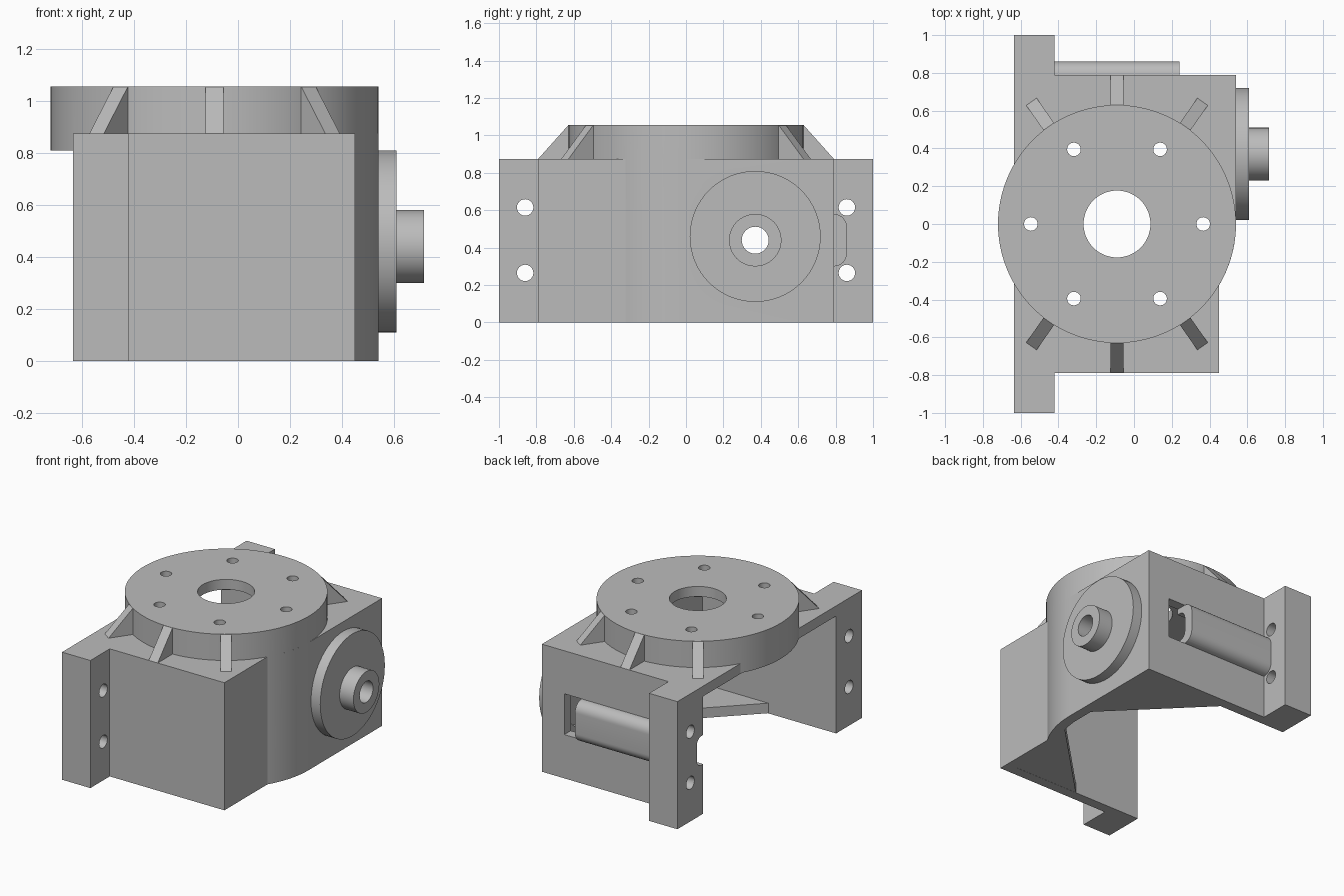
import bpy, bmesh
from math import cos, sin, pi, radians, acos
from mathutils import Matrix

cube = bpy.data.objects.get("Cube")
if cube:
    bpy.data.objects.remove(cube, do_unlink=True)

grey = bpy.data.materials.new("plain_grey")
grey.use_nodes = True
COLOUR = (0.5, 0.5, 0.5, 1)
grey.diffuse_color = COLOUR
grey.node_tree.nodes["Principled BSDF"].inputs["Base Color"].default_value = COLOUR

CX = -0.09          # turret axis
WALL = 0.07
R = 0.63            # turret radius
TOP, DECK = 1.055, 0.875
SIDE = 0.79         # half depth of the box


def arc(cx, cy, r, a0, a1, n):
    return [(cx + r * cos(a0 + (a1 - a0) * i / n), cy + r * sin(a0 + (a1 - a0) * i / n))
            for i in range(n + 1)]


def circle(cx, cy, r, n=64):
    return arc(cx, cy, r, 0, 2 * pi, n)[:-1]


def rect(a0, b0, a1, b1):
    return [(a0, b0), (a1, b0), (a1, b1), (a0, b1)]


def round_outer(y0, y1, z0, z1, r):
    """Rectangle with its two outer (+y) corners rounded."""
    return ([(y0, z0)] + arc(y1 - r, z0 + r, r, -pi / 2, 0, 10)
            + arc(y1 - r, z1 - r, r, 0, pi / 2, 10) + [(y0, z1)])


def prism(name, pts, lo, hi, axis="z"):
    """Extrude a profile: (x, y) along z, or (y, z) along x."""
    place = (lambda p, d: (p[0], p[1], d)) if axis == "z" else (lambda p, d: (d, p[0], p[1]))
    bm = bmesh.new()
    low = [bm.verts.new(place(p, lo)) for p in pts]
    high = [bm.verts.new(place(p, hi)) for p in pts]
    n = len(pts)
    bm.faces.new(low[::-1])
    bm.faces.new(high)
    for i in range(n):
        j = (i + 1) % n
        bm.faces.new((low[i], low[j], high[j], high[i]))
    bmesh.ops.recalc_face_normals(bm, faces=bm.faces)
    mesh = bpy.data.meshes.new(name)
    bm.to_mesh(mesh)
    bm.free()
    mesh.materials.append(grey)
    ob = bpy.data.objects.new(name, mesh)
    bpy.context.collection.objects.link(ob)
    return ob


def combine(target, tool, operation):
    tool.hide_render = True
    mod = target.modifiers.new("cut", "BOOLEAN")
    mod.operation = operation
    mod.solver = "EXACT"
    mod.object = tool
    bpy.context.view_layer.objects.active = target
    bpy.ops.object.modifier_apply(modifier=mod.name)
    bpy.data.objects.remove(tool, do_unlink=True)


def add(*args):
    combine(housing, prism("added", *args), "UNION")


def cut(*args):
    combine(housing, prism("cutter", *args), "DIFFERENCE")


def bulge(x, r):
    """Rounded part of the side wall, from flat x round to the turret's widest point."""
    return arc(CX, 0, r, -acos((x - CX) / r), 0, 16)


# Box with mounting flanges and one rounded corner
outline = ([(-0.635, -1), (-0.42, -1), (-0.42, -SIDE), (0.45, -SIDE)] + bulge(0.45, R)
           + [(0.54, SIDE), (-0.42, SIDE), (-0.42, 1), (-0.635, 1)])
housing = prism("housing", outline, 0, DECK)

# Turret, side boss, hub and rear channel
add(circle(CX, 0, R, 96), 0.81, TOP)
add(circle(0.37, 0.46, 0.35), 0.5, 0.61, "x")
add(circle(0.37, 0.44, 0.14), 0.5, 0.715, "x")
add(round_outer(0.75, 0.86, 0.3, 0.58, 0.07), -0.5, 0.24, "x")

# Cavity, open at the flange side and below
inner = SIDE - WALL
cut([(-1, -inner), (0.38, -inner)] + bulge(0.38, R - WALL) + [(0.47, inner), (-1, inner)],
    -0.1, 0.805)
cut(circle(CX, 0, R - WALL, 96), 0.7, TOP - WALL)
cut(circle(0.37, 0.46, 0.28), 0.4, 0.54, "x")
cut(circle(0.37, 0.44, 0.072, 32), 0.4, 0.8, "x")

# Rear channel groove and window
cut(round_outer(0.6, SIDE, 0.34, 0.54, 0.05), -0.7, 0.3, "x")
cut(rect(0.24, 0.6, 0.37, 0.83), 0.3, 0.58)

# Turret centre hole, bolt circle and flange holes
cut(circle(CX, 0, 0.177), 0.9, 1.2)
for i in range(6):
    a = i * pi / 3
    cut(circle(CX + 0.456 * cos(a), 0.456 * sin(a), 0.036, 24), 0.9, 1.2)
for y in (-0.86, 0.86):
    for z in (0.265, 0.615):
        cut(circle(y, z, 0.044, 24), -0.7, -0.35, "x")

# Triangular floor plates in the two closed corners
parts = [housing,
         prism("back_floor_plate", [(0.5, 0.1), (0.5, 0.75), (-0.15, 0.75)], 0.001, WALL),
         prism("front_floor_plate", [(-0.15, -0.75), (0.42, -0.75), (0.42, -0.33), (0.5, -0.1)],
               0.001, WALL)]

# Sloping ribs round the turret
for i, turn in enumerate((-35, 0, 35, 145, 180, 215)):
    rib = prism("turret_rib_%d" % (i + 1),
                [(0.6, DECK - 0.01), (0.79, DECK - 0.01), (0.79, DECK), (0.63, TOP - 0.001),
                 (0.6, TOP - 0.001)], -0.034, 0.034, "x")
    rib.data.transform(Matrix.Translation((CX, 0, 0)) @ Matrix.Rotation(radians(turn), 4, "Z"))
    parts.append(rib)

bpy.ops.object.select_all(action="DESELECT")
for ob in parts:
    ob.select_set(True)
bpy.context.view_layer.objects.active = housing
bpy.ops.object.shade_smooth_by_angle(angle=radians(30))
